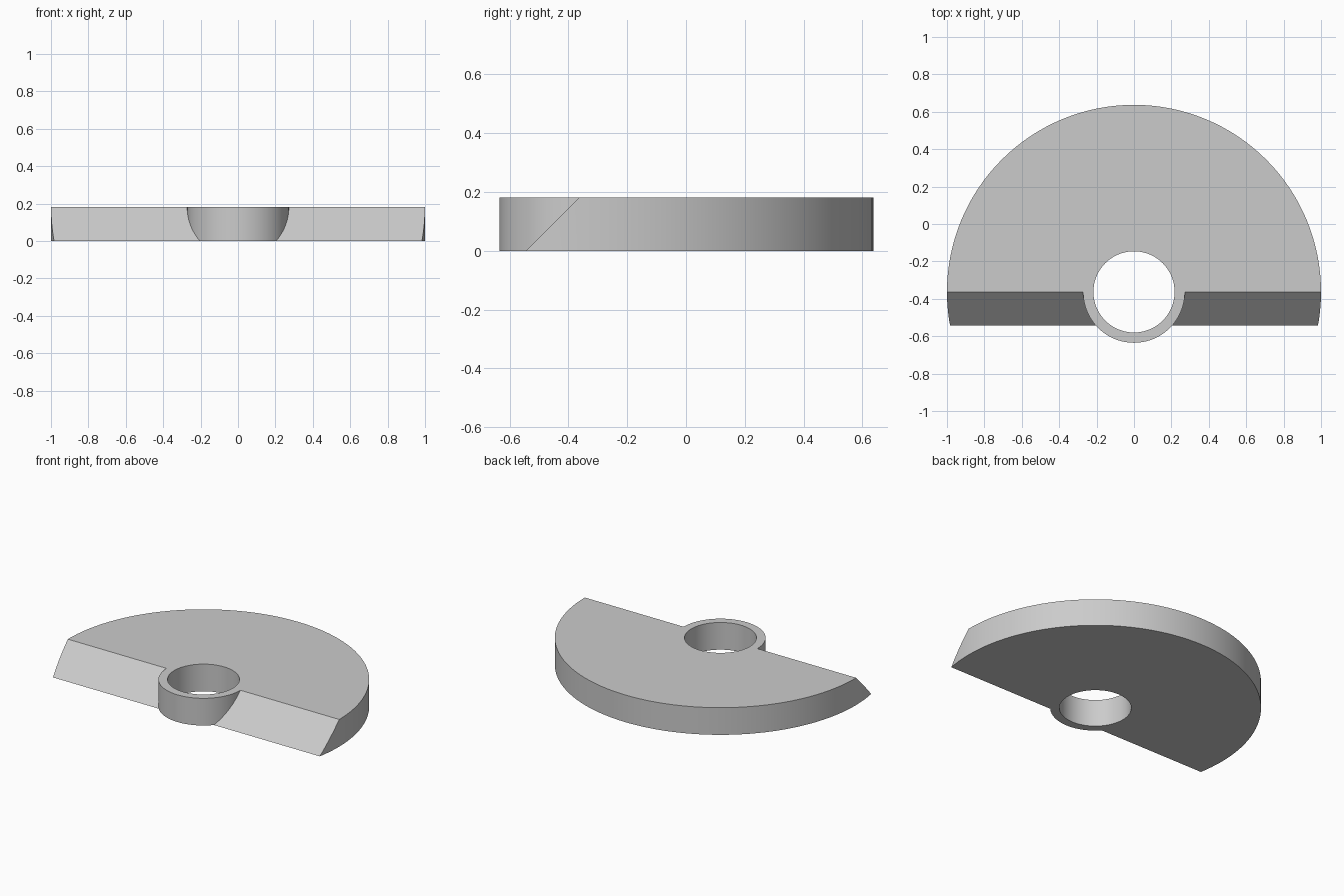
import bpy, bmesh, math
from mathutils import Matrix

if "Cube" in bpy.data.objects:
    bpy.data.objects.remove(bpy.data.objects["Cube"])

HEIGHT = 0.181
CENTRE_Y = -0.363
DISC_R, HUB_R, BORE_R = 1.0, 0.272, 0.217
SEGMENTS = 128

grey = bpy.data.materials.new("light grey")
grey.use_nodes = True
colour = (0.6, 0.6, 0.6, 1)
grey.diffuse_color = colour
grey.node_tree.nodes["Principled BSDF"].inputs["Base Color"].default_value = colour


def cylinder(bm, radius, low, high):
    bmesh.ops.create_cone(
        bm, cap_ends=True, segments=SEGMENTS, radius1=radius, radius2=radius,
        depth=high - low, matrix=Matrix.Translation((0, CENTRE_Y, (low + high) / 2)))


def finish(name, bm):
    mesh = bpy.data.meshes.new(name)
    bm.to_mesh(mesh)
    bm.free()
    obj = bpy.data.objects.new(name, mesh)
    bpy.context.collection.objects.link(obj)
    mesh.materials.append(grey)
    return obj


def select(obj):
    bpy.ops.object.select_all(action='DESELECT')
    obj.select_set(True)
    bpy.context.view_layer.objects.active = obj


def cut(obj, radius):
    """Bore a vertical hole through the object."""
    bm = bmesh.new()
    cylinder(bm, radius, -0.2, HEIGHT + 0.2)
    cutter = finish("bore_cutter", bm)
    cutter.hide_render = True
    mod = obj.modifiers.new("bore", 'BOOLEAN')
    mod.operation, mod.solver, mod.object = 'DIFFERENCE', 'EXACT', cutter
    select(obj)
    bpy.ops.object.modifier_apply(modifier=mod.name)
    bpy.data.objects.remove(cutter)


# Half disc with a front face sloping at 45 degrees
bm = bmesh.new()
cylinder(bm, DISC_R, 0, HEIGHT)
result = bmesh.ops.bisect_plane(
    bm, geom=bm.verts[:] + bm.edges[:] + bm.faces[:], dist=1e-5,
    plane_co=(0, CENTRE_Y, HEIGHT), plane_no=(0, -1, 1), clear_outer=True)
rim = [g for g in result["geom_cut"] if isinstance(g, bmesh.types.BMEdge)]
bmesh.ops.holes_fill(bm, edges=rim, sides=0)
bmesh.ops.recalc_face_normals(bm, faces=bm.faces[:])
plate = finish("half_disc_plate", bm)
cut(plate, HUB_R)

# Hub ring seated in the plate
bm = bmesh.new()
cylinder(bm, HUB_R, 0, HEIGHT)
hub = finish("hub_ring", bm)
cut(hub, BORE_R)

for obj in (plate, hub):
    select(obj)
    bpy.ops.object.shade_smooth_by_angle(angle=math.radians(30))
